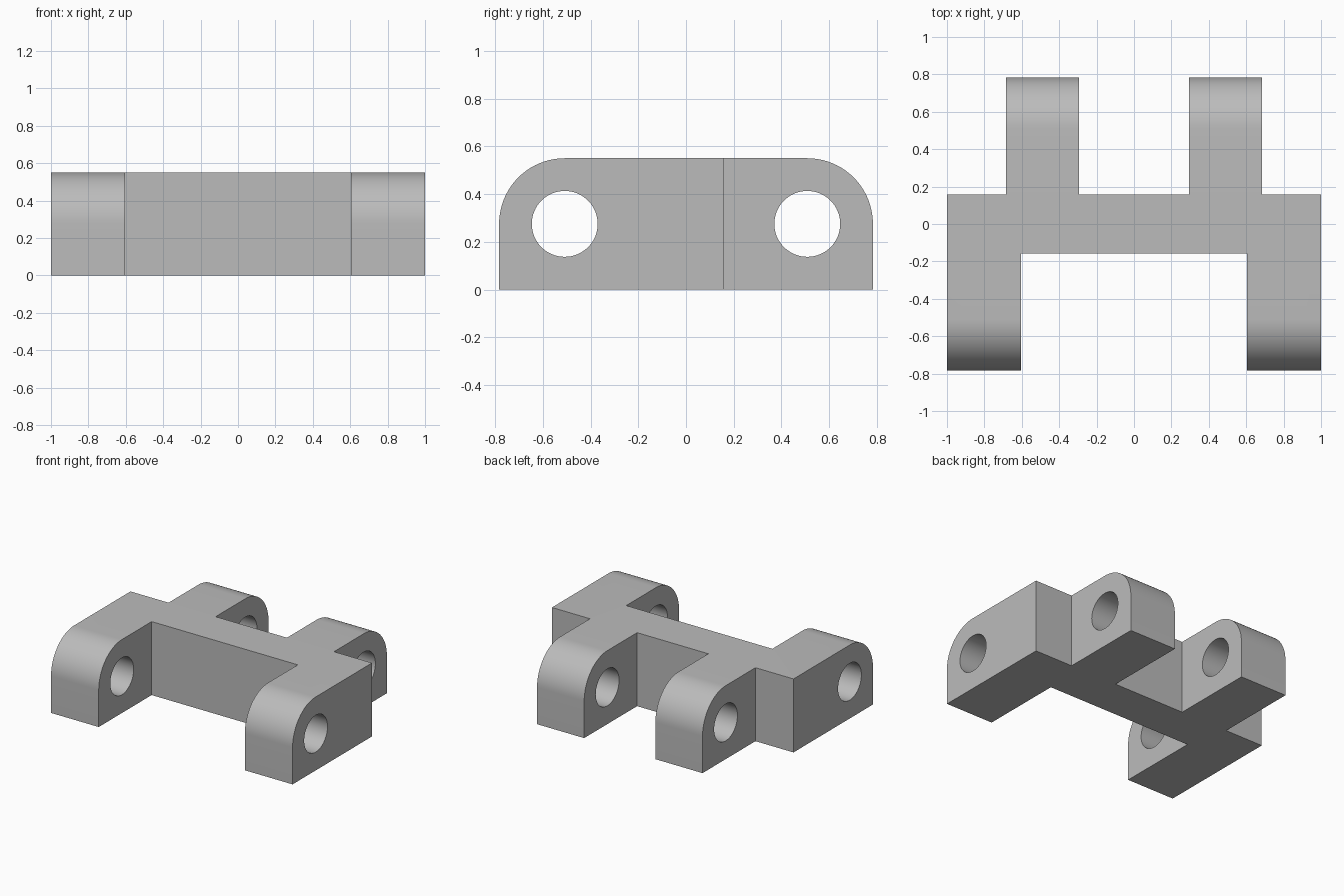
import bpy, bmesh, math

cube = bpy.data.objects.get("Cube")
if cube:
    bpy.data.objects.remove(cube, do_unlink=True)

HEIGHT = 0.55
REACH = 0.783        # distance from centre to lug ends
BAR = 0.157          # half depth of the cross bar
RADIUS = HEIGHT / 2
PIN_Y = REACH - RADIUS

grey = bpy.data.materials.new("light grey")
grey.use_nodes = True
colour = (0.5, 0.5, 0.5, 1)
grey.diffuse_color = colour
grey.node_tree.nodes["Principled BSDF"].inputs["Base Color"].default_value = colour


def make_object(name, bm):
    mesh = bpy.data.meshes.new(name)
    bm.to_mesh(mesh)
    bm.free()
    mesh.materials.append(grey)
    obj = bpy.data.objects.new(name, mesh)
    bpy.context.collection.objects.link(obj)
    return obj


# Plan outline: one half, mirrored across x
half = [(0.605, -BAR), (0.605, -REACH), (1, -REACH), (1, BAR),
        (0.685, BAR), (0.685, REACH), (0.295, REACH), (0.295, BAR)]
outline = half + [(-x, y) for x, y in reversed(half)]

# Link body: extruded plan with rounded upper lug ends
bm = bmesh.new()
base = bm.faces.new([bm.verts.new((x, y, 0)) for x, y in outline])
top = bmesh.ops.extrude_face_region(bm, geom=[base])
bmesh.ops.translate(bm, vec=(0, 0, HEIGHT),
                    verts=[v for v in top["geom"] if isinstance(v, bmesh.types.BMVert)])
bmesh.ops.recalc_face_normals(bm, faces=bm.faces)
ends = [e for e in bm.edges
        if all(v.co.z > HEIGHT - 0.01 and abs(v.co.y) > REACH - 0.01 for v in e.verts)]
bmesh.ops.bevel(bm, geom=ends, offset=RADIUS, segments=20, profile=0.5, affect='EDGES')
body = make_object("link_body", bm)

# Pin holes through the front pair and the back pair of lugs
cutters = []
for name, y in (("front_pin_cutter", -PIN_Y), ("back_pin_cutter", PIN_Y)):
    bm = bmesh.new()
    bmesh.ops.create_cone(bm, cap_ends=True, segments=64, radius1=0.138, radius2=0.138, depth=2.4)
    cutter = make_object(name, bm)
    cutter.rotation_euler.y = math.pi / 2
    cutter.location = (0, y, RADIUS)
    cutter.hide_render = True
    cutters.append(cutter)
    cut = body.modifiers.new(name, 'BOOLEAN')
    cut.operation = 'DIFFERENCE'
    cut.solver = 'EXACT'
    cut.object = cutter

bpy.ops.object.select_all(action='DESELECT')
body.select_set(True)
bpy.context.view_layer.objects.active = body
for mod in list(body.modifiers):
    bpy.ops.object.modifier_apply(modifier=mod.name)
for cutter in cutters:
    bpy.data.objects.remove(cutter, do_unlink=True)
bpy.ops.object.shade_smooth_by_angle(angle=math.radians(30))
